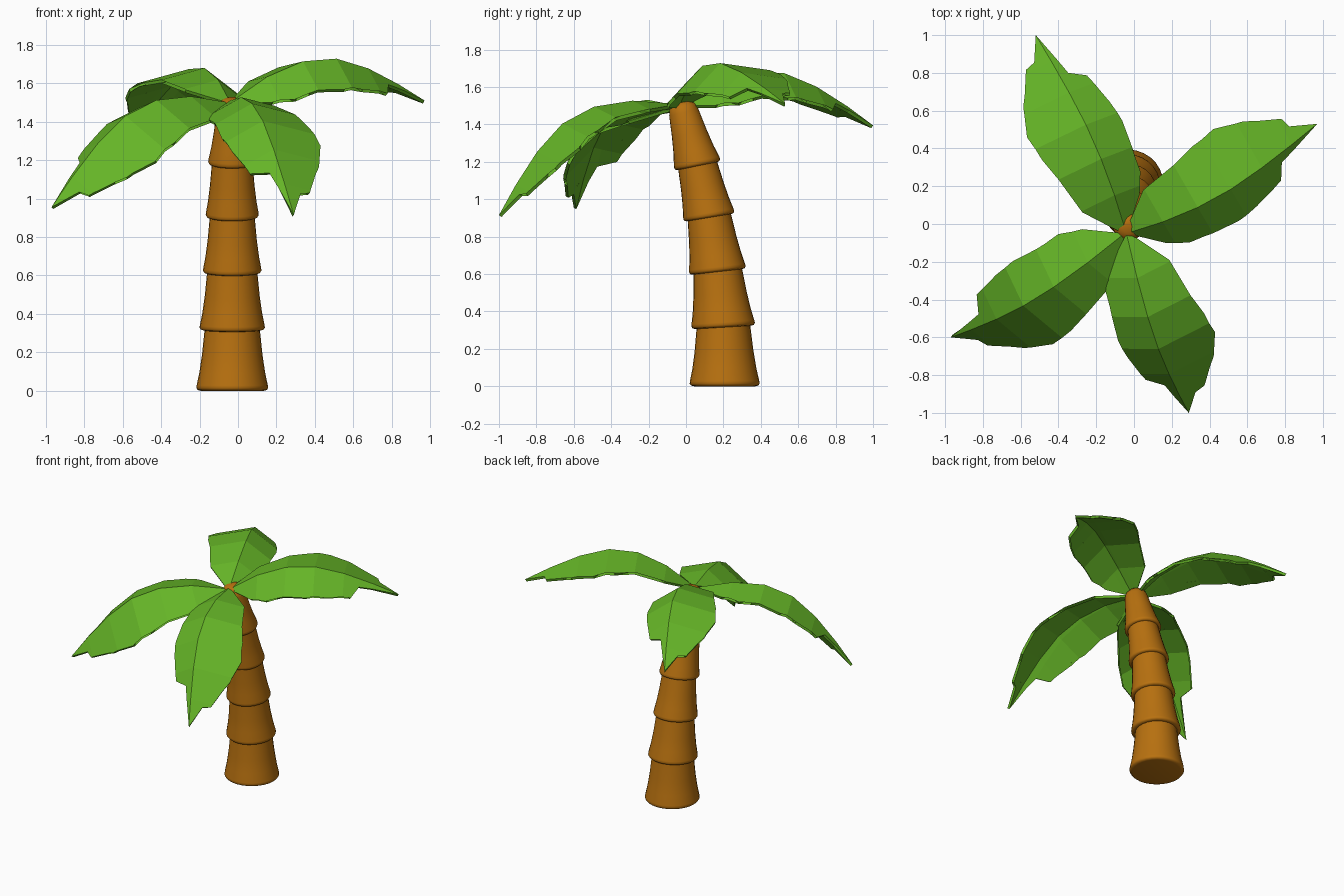
import bpy
import bmesh
from math import sin, cos, pi, radians
from mathutils import Vector, Matrix

cube = bpy.data.objects.get("Cube")
if cube:
    bpy.data.objects.remove(cube, do_unlink=True)


def make_material(name, rgb):
    mat = bpy.data.materials.new(name)
    mat.use_nodes = True
    mat.diffuse_color = (*rgb, 1)
    bsdf = next(n for n in mat.node_tree.nodes if n.type == "BSDF_PRINCIPLED")
    bsdf.inputs["Base Color"].default_value = (*rgb, 1)
    return mat


bark = make_material("bark_brown", (0.48, 0.165, 0.005))
green = make_material("leaf_green", (0.13, 0.46, 0.02))


def make_object(name, bm, mat):
    mesh = bpy.data.meshes.new(name)
    bm.to_mesh(mesh)
    bm.free()
    mesh.materials.append(mat)
    obj = bpy.data.objects.new(name, mesh)
    bpy.context.collection.objects.link(obj)
    return obj


# Trunk: flared sections stacked along a leaning line
SIDES = 28
TRUNK_X = -0.03
# y, z, radius and lean in degrees at the foot of each section, then the crown
joints = [(0.207, 0.0, 0.187, 0), (0.20, 0.315, 0.17, 3.5),
          (0.17, 0.612, 0.152, 6.5), (0.125, 0.902, 0.138, 9.5),
          (0.063, 1.178, 0.125, 11.5), (-0.012, 1.465, 0.1, 14)]
# fraction of height, fraction of radius
flare = [(0.0, 0.88), (0.012, 0.96), (0.045, 1.0), (0.09, 0.99), (0.3, 0.915),
         (0.6, 0.84), (1.0, 0.77)]
dome = [(1.0, 0.64), (1.1, 0.57), (1.17, 0.42), (1.2, 0.2)]


def trunk_section(index):
    (y0, z0, radius, lean0), (y1, z1, _, lean1) = joints[index:index + 2]
    top = index == len(joints) - 2
    profile = flare[:-1] + (dome if top else [(1.06, 0.76)])
    bm = bmesh.new()
    rings = []
    for t, f in profile:
        if top and 0.1 < t < 1:
            f -= 0.13 * t
        lean = radians(lean0 + (lean1 - lean0) * t)
        centre = Vector((TRUNK_X, y0 + (y1 - y0) * t, z0 + (z1 - z0) * t))
        across = Vector((0, cos(lean), sin(lean)))
        rings.append([bm.verts.new(centre + radius * f * (
            Vector((1, 0, 0)) * cos(a) + across * sin(a)))
            for a in (2 * pi * k / SIDES for k in range(SIDES))])
    for low, high in zip(rings, rings[1:]):
        for k in range(SIDES):
            n = (k + 1) % SIDES
            bm.faces.new((low[k], low[n], high[n], high[k]))
    bm.faces.new(rings[0][::-1])
    bm.faces.new(rings[-1])
    obj = make_object(f"trunk_section_{index + 1}", bm, bark)
    bpy.ops.object.select_all(action="DESELECT")
    bpy.context.view_layer.objects.active = obj
    obj.select_set(True)
    bpy.ops.object.shade_smooth_by_angle(angle=radians(50))


for i in range(len(joints) - 1):
    trunk_section(i)

# Palm fronds: one flat toothed outline, folded along its arched midrib
LENGTH = 1.17
FOLD = radians(25)
midrib = [(0, 0), (0.2, 0.14), (0.4, 0.222), (0.6, 0.235), (0.8, 0.18),
          (1.0, 0.09), (LENGTH, 0)]
left_teeth = [(0.04, 0.05), (0.194, 0.2), (0.26, 0.14), (0.533, 0.3),
              (0.566, 0.17), (0.678, 0.32), (0.837, 0.26), (0.79, 0.13),
              (0.894, 0.22), (1.018, 0.145), (0.985, 0.05), (1.035, 0.085)]
right_teeth = [(0.05, 0.05), (0.16, 0.16), (0.2, 0.12), (0.27, 0.215),
               (0.39, 0.11), (0.35, 0.215), (0.551, 0.23), (0.6, 0.12),
               (0.673, 0.21), (0.724, 0.1), (0.854, 0.16), (0.905, 0.06)]


def midrib_height(u):
    for (u0, h0), (u1, h1) in zip(midrib, midrib[1:]):
        if u <= u1:
            return h0 + (h1 - h0) * (u - u0) / (u1 - u0)
    return 0


def frond(name, root, tip, roll):
    bm = bmesh.new()
    # each half is filled and cut where the midrib bends
    for teeth, side in ((left_teeth, 1), (right_teeth, -1)):
        outline = [(0, 0)] + teeth + [(LENGTH, 0)]
        face = bm.faces.new([bm.verts.new((u, s * side, 0)) for u, s in outline])
        if side > 0:
            face.normal_flip()
    bmesh.ops.triangulate(bm, faces=bm.faces[:])
    for u, _ in midrib[1:-1]:
        bmesh.ops.bisect_plane(bm, geom=bm.verts[:] + bm.edges[:] + bm.faces[:],
                               plane_co=(u, 0, 0), plane_no=(1, 0, 0))
    bmesh.ops.remove_doubles(bm, verts=bm.verts[:], dist=0.0005)
    for v in bm.verts:
        u, s = v.co.x, v.co.y
        v.co = (u, s * cos(FOLD), midrib_height(u) - abs(s) * sin(FOLD))
    # aim the frond from root to tip, then roll it about that line
    root, tip = Vector(root), Vector(tip)
    forward = (tip - root).normalized()
    left = Vector((0, 0, 1)).cross(forward).normalized()
    up = forward.cross(left)
    aim = Matrix((forward, left, up)).transposed().to_4x4()
    size = (tip - root).length / LENGTH
    bm.transform(Matrix.Translation(root) @ aim
                 @ Matrix.Rotation(radians(roll), 4, "X") @ Matrix.Scale(size, 4))
    bm.normal_update()
    for f in bm.faces:
        if f.normal.z < 0:
            f.normal_flip()
    obj = make_object(name, bm, green)
    solid = obj.modifiers.new("thickness", "SOLIDIFY")
    solid.thickness = 0.018
    solid.offset = -1


frond("frond_left", (-0.04, -0.05, 1.5), (0.97, 0.53, 1.51), 18)
frond("frond_front", (-0.04, -0.05, 1.51), (0.29, -1.0, 0.915), 10)
frond("frond_right", (-0.05, -0.05, 1.5), (-0.97, -0.6, 0.955), -13)
frond("frond_back", (-0.04, -0.05, 1.5), (-0.52, 1.0, 1.395), 11)
